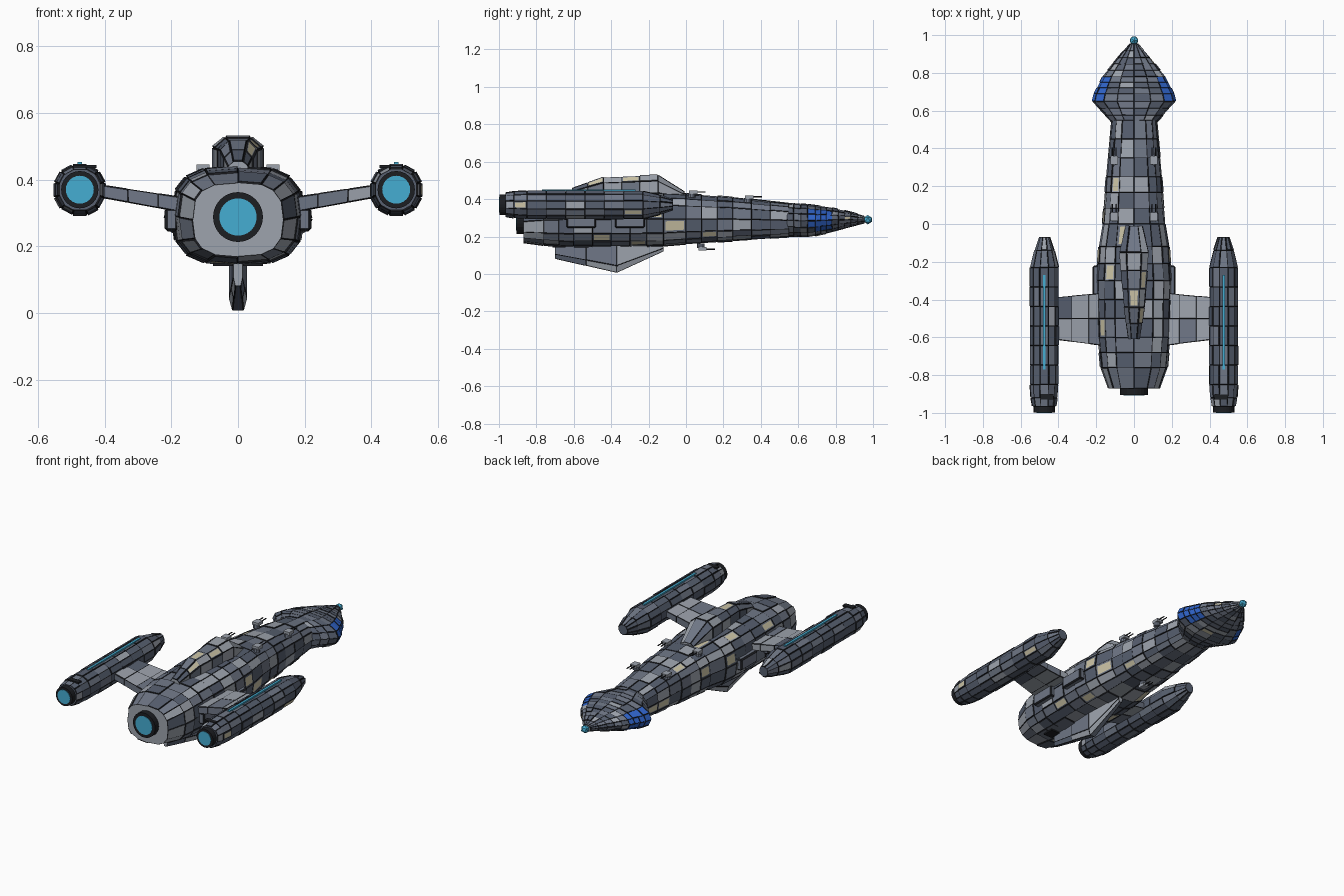
import bpy, bmesh, math, random
from mathutils import Matrix, Vector

random.seed(7)
cube = bpy.data.objects.get("Cube")
if cube:
    bpy.data.objects.remove(cube, do_unlink=True)

# Materials
COLOURS = {
    "seam_black": (0.012, 0.013, 0.016),
    "dark_grey": (0.095, 0.115, 0.16),
    "mid_grey": (0.16, 0.185, 0.24),
    "light_grey": (0.34, 0.37, 0.42),
    "glow_cyan": (0.06, 0.42, 0.65),
    "window_blue": (0.03, 0.13, 0.6),
    "window_cream": (0.6, 0.55, 0.38),
}
NAMES = list(COLOURS)
SEAM, DARK, MID, LIGHT, CYAN, BLUE, CREAM = range(len(NAMES))
MATS = []
for key, rgb in COLOURS.items():
    m = bpy.data.materials.new(key)
    m.use_nodes = True
    m.diffuse_color = (*rgb, 1)
    m.node_tree.nodes["Principled BSDF"].inputs["Base Color"].default_value = (*rgb, 1)
    MATS.append(m)


def finish(bm, name):
    me = bpy.data.meshes.new(name)
    bm.to_mesh(me)
    bm.free()
    for m in MATS:
        me.materials.append(m)
    ob = bpy.data.objects.new(name, me)
    bpy.context.collection.objects.link(ob)
    return ob


def plate_faces(bm, faces, weights, seam=0.003, raised=(0.001, 0.003, 0.006), windows=0.0):
    """Split faces into raised plates with dark seams and random greys."""
    groups = {d: [] for d in raised}
    for f in faces:
        groups[random.choice(raised)].append(f)
    lit = []
    for depth, group in groups.items():
        if not group:
            continue
        rim = bmesh.ops.inset_individual(bm, faces=group, thickness=seam, depth=depth)["faces"]
        for f in rim:
            f.material_index = SEAM
        for f in group:
            f.material_index = random.choices((DARK, MID, LIGHT), weights)[0]
            if random.random() < windows:
                lit.append(f)
    if lit:
        grey = {f: f.material_index for f in lit}
        for f in lit:
            size = min(e.calc_length() for e in f.edges)
            rim = bmesh.ops.inset_individual(bm, faces=[f], thickness=size * 0.2)["faces"]
            for r in rim:
                r.material_index = grey[f]
            f.material_index = CREAM


def resample(stations, step):
    """Add evenly spaced stations between the key ones."""
    out = [stations[0]]
    for a, b in zip(stations, stations[1:]):
        n = max(1, round((b[0] - a[0]) / step))
        out += [[p + (q - p) * i / n for p, q in zip(a, b)] for i in range(1, n + 1)]
    return out


def loft(name, stations, sides, power, weights, cx=0, turn=0.0, step=0.09, windows=0.0,
         caps=(LIGHT, LIGHT), raised=(0.001, 0.003, 0.006), seam=0.003):
    """Skin rounded-box sections given as (y, half width, bottom, top)."""
    bm = bmesh.new()
    rings = []
    for y, w, lo, hi in resample(stations, step):
        ring = []
        for i in range(sides):
            t = math.tau * (i + turn) / sides
            c, s = math.cos(t), math.sin(t)
            x = math.copysign(abs(c) ** (2 / power), c) * w
            z = math.copysign(abs(s) ** (2 / power), s) * (hi - lo) / 2
            ring.append(bm.verts.new((cx + x, y, (lo + hi) / 2 + z)))
        rings.append(ring)
    skin = []
    for a, b in zip(rings, rings[1:]):
        for i in range(sides):
            j = (i + 1) % sides
            skin.append(bm.faces.new((a[i], b[i], b[j], a[j])))
    for ring, colour in ((rings[0], caps[0]), (rings[-1][::-1], caps[1])):
        bm.faces.new(ring).material_index = colour
    bmesh.ops.recalc_face_normals(bm, faces=bm.faces)
    plate_faces(bm, skin, weights, seam, raised, windows)
    return bm, name


def disc(bm, centre, radius, depth, colour, axis="Y", sides=24):
    rot = Matrix.Rotation(math.pi / 2, 4, "X") if axis == "Y" else Matrix()
    made = bmesh.ops.create_cone(bm, cap_ends=True, segments=sides, radius1=radius, radius2=radius,
                                 depth=depth, matrix=Matrix.Translation(centre) @ rot)
    for f in {f for v in made["verts"] for f in v.link_faces}:
        f.material_index = colour


def box(bm, centre, size, colour):
    made = bmesh.ops.create_cube(bm, size=1, matrix=Matrix.Translation(centre) @ Matrix.Diagonal((*size, 1)))
    for f in {f for v in made["verts"] for f in v.link_faces}:
        f.material_index = colour


def engine(name, x, y, z, radius):
    bm = bmesh.new()
    disc(bm, (x, y, z), radius, 0.05, SEAM)
    disc(bm, (x, y - 0.024, z), radius * 0.75, 0.008, CYAN)
    finish(bm, name)


# Main hull
hull = [(-0.87, 0.135, 0.17, 0.39), (-0.76, 0.175, 0.155, 0.42), (-0.6, 0.19, 0.147, 0.435),
        (-0.3, 0.197, 0.147, 0.438), (-0.12, 0.185, 0.152, 0.434), (0.0, 0.165, 0.162, 0.427),
        (0.25, 0.145, 0.178, 0.408), (0.55, 0.118, 0.197, 0.375)]
finish(*loft("main_hull", hull, 16, 2.9, (4, 4, 3), windows=0.07))
engine("main_engine", 0, -0.88, 0.288, 0.075)

# Wide flattened bow with blue side windows
bow = [(0.54, 0.12, 0.2, 0.375), (0.65, 0.22, 0.198, 0.37), (0.69, 0.21, 0.205, 0.365),
       (0.78, 0.165, 0.225, 0.352), (0.88, 0.085, 0.252, 0.33), (0.955, 0.022, 0.272, 0.308)]
bm, label = loft("bow", bow, 16, 2.1, (4, 5, 2), step=0.032, windows=0.02, seam=0.002,
                 raised=(0.001, 0.002, 0.005))
for f in bm.faces:
    c = f.calc_center_median()
    if 0.67 < c.y < 0.79 and abs(c.z - 0.288) < 0.05 and abs(c.x) > 0.1 and f.material_index != SEAM:
        f.material_index = BLUE
finish(bm, label)

# Glowing bow tip
bm = bmesh.new()
bmesh.ops.create_icosphere(bm, subdivisions=1, radius=0.025, matrix=Matrix.Translation((0, 0.972, 0.29)))
for f in bm.faces:
    f.material_index = CYAN
finish(bm, "bow_tip")

# Dorsal pod
pod = [(-0.61, 0.03, 0.4, 0.455), (-0.44, 0.055, 0.4, 0.518), (-0.15, 0.08, 0.4, 0.53),
       (-0.01, 0.045, 0.39, 0.44)]
finish(*loft("dorsal_pod", pod, 8, 2.6, (3, 4, 4), turn=0.5, step=0.1, windows=0.04))

# Ventral fin
fin = [(-0.7, 0.014, 0.08, 0.2), (-0.37, 0.027, 0.003, 0.2), (-0.12, 0.014, 0.12, 0.2)]
finish(*loft("ventral_fin", fin, 8, 3.5, (2, 3, 4), turn=0.5, step=0.17, raised=(0.001, 0.002)))

for side, label in ((1, "left"), (-1, "right")):
    nx = side * 0.475
    # Nacelle with engine, glow strip and vents
    nacelle = [(-0.965, 0.062, 0.308, 0.432), (-0.92, 0.07, 0.3, 0.44), (-0.85, 0.075, 0.295, 0.443),
               (-0.23, 0.075, 0.295, 0.443), (-0.14, 0.052, 0.318, 0.422), (-0.07, 0.028, 0.342, 0.398)]
    finish(*loft(label + "_nacelle", nacelle, 12, 2.2, (7, 3, 0.4), cx=nx, turn=0.5, step=0.11,
                 windows=0.015, caps=(DARK, DARK)))
    engine(label + "_nacelle_engine", nx, -0.972, 0.37, 0.056)
    bm = bmesh.new()
    box(bm, (nx, -0.52, 0.448), (0.014, 0.5, 0.009), CYAN)
    finish(bm, label + "_glow_strip")
    bm = bmesh.new()
    box(bm, (nx - side * 0.015, -0.915, 0.44), (0.07, 0.03, 0.009), SEAM)
    finish(bm, label + "_nacelle_vent")

    # Swept pylon wing
    bm = bmesh.new()
    rings = []
    for i in range(4):
        t = i / 3
        x, z, h = side * (0.15 + 0.27 * t), 0.322 + 0.045 * t, 0.022 - 0.004 * t
        ys = [-0.365 - 0.025 * t, -0.5, -0.645 + 0.035 * t]
        rings.append([bm.verts.new((x, y, z + h)) for y in ys] +
                     [bm.verts.new((x, y, z - h)) for y in reversed(ys)])
    for a, b in zip(rings, rings[1:]):
        for k in range(6):
            bm.faces.new((a[k], a[(k + 1) % 6], b[(k + 1) % 6], b[k]))
    bmesh.ops.recalc_face_normals(bm, faces=bm.faces)
    if sum(f.normal.z * f.calc_center_median().z for f in bm.faces) < 0:
        bmesh.ops.reverse_faces(bm, faces=bm.faces)
    plate_faces(bm, list(bm.faces), (1, 3, 4), raised=(0.001, 0.002))
    finish(bm, label + "_pylon")

    # Armour plates on the hull side and vents below the stern
    bm = bmesh.new()
    for y in (-0.56, -0.3):
        box(bm, (side * 0.2, y, 0.28), (0.04, 0.16, 0.07), MID)
    bmesh.ops.bevel(bm, geom=list(bm.edges), offset=0.008, segments=1, affect="EDGES")
    finish(bm, label + "_armour")
    bm = bmesh.new()
    box(bm, (side * 0.045, -0.68, 0.145), (0.06, 0.07, 0.009), SEAM)
    finish(bm, label + "_stern_vent")


# Gun turrets with twin barrels
def turret(name, x, y, z, up):
    bm = bmesh.new()
    disc(bm, (x, y, z), 0.02, 0.024, MID, axis="Z", sides=10)
    box(bm, (x, y + 0.008, z + up * 0.016), (0.04, 0.045, 0.018), LIGHT)
    for dx in (-0.01, 0.01):
        disc(bm, (x + dx, y + 0.045, z + up * 0.018), 0.0035, 0.06, SEAM, sides=6)
    finish(bm, name)


for side, label in ((1, "left"), (-1, "right")):
    turret(label + "_fore_turret", side * 0.105, 0.33, 0.395, 1)
    turret(label + "_aft_turret", side * 0.105, 0.03, 0.42, 1)
turret("belly_turret", 0, 0.08, 0.15, -1)
